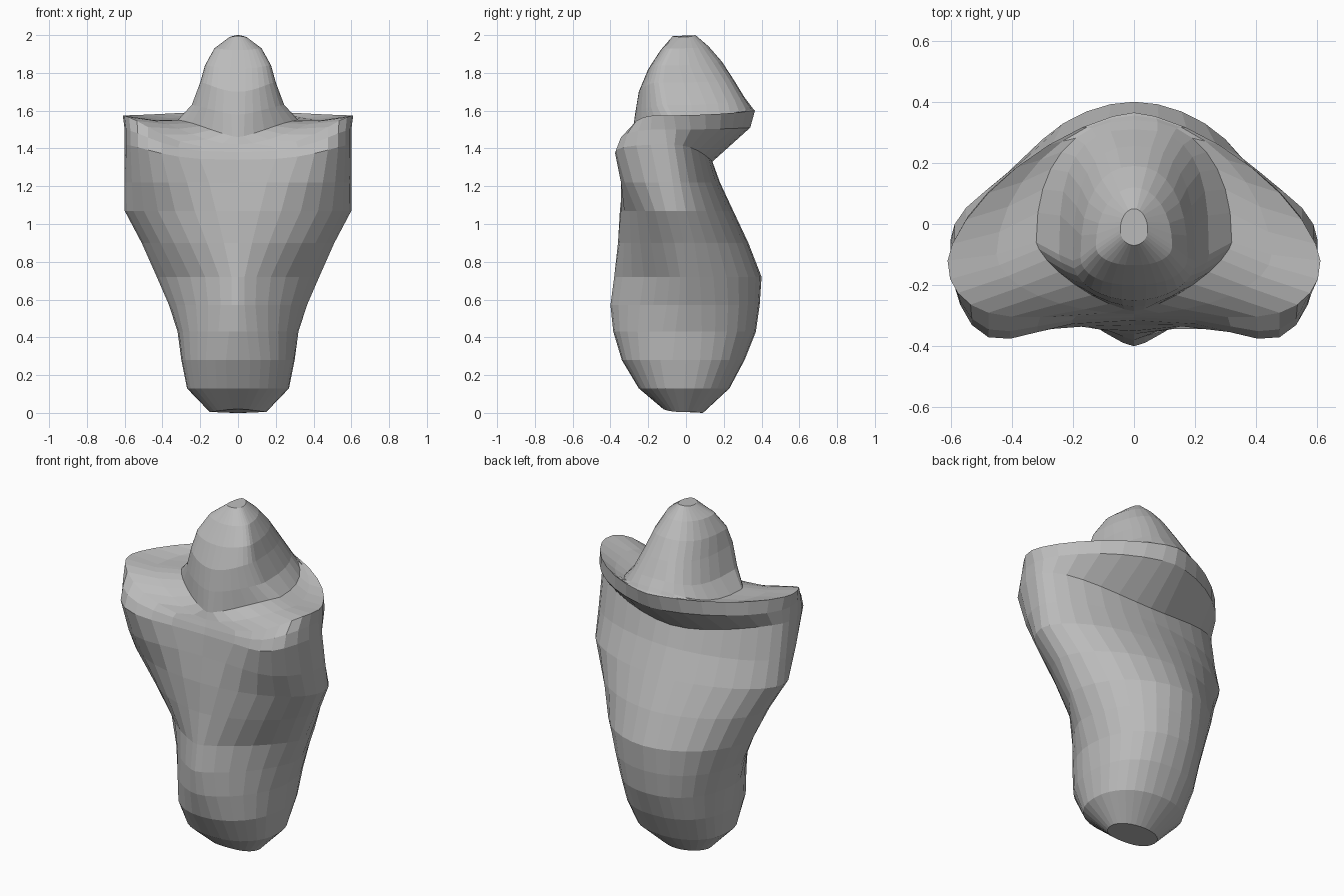
import bpy, bmesh
from math import sin, cos, pi

cube = bpy.data.objects.get("Cube")
if cube:
    bpy.data.objects.remove(cube, do_unlink=True)

HALF = 16  # facets on each side of the middle

stone = bpy.data.materials.new("plain_grey")
stone.use_nodes = True
grey = (0.5, 0.5, 0.5, 1)
stone.diffuse_color = grey
stone.node_tree.nodes["Principled BSDF"].inputs["Base Color"].default_value = grey


def ring_point(t, w, yf, ys, yb, zf, zs, zb, nf, nb, bulge):
    """Point on a ring; t runs from 0 at the front to pi at the back."""
    front = t <= pi / 2
    power = 2 / (nf if front else nb)
    c, s = abs(cos(t)), max(sin(t), 0)
    y_end, z_end = (yf, zf) if front else (yb, zb)
    y = ys + (y_end - ys) * c ** power
    z = zs + (z_end - zs) * c ** 3
    if front:
        y -= bulge * sin(2 * t) ** 2
    return w * s ** power, y, z


def loft(name, rings):
    """Skin a stack of mirrored rings and cap both ends."""
    bm = bmesh.new()
    rows = []
    for r in rings:
        right = [ring_point(pi * i / HALF, *r) for i in range(HALF + 1)]
        left = [(-x, y, z) for x, y, z in right[-2:0:-1]]
        rows.append([bm.verts.new(p) for p in right + left])
    for a, b in zip(rows, rows[1:]):
        for i in range(len(a)):
            j = (i + 1) % len(a)
            bm.faces.new((a[i], a[j], b[j], b[i]))
    bm.faces.new(rows[0][::-1])
    bm.faces.new(rows[-1])
    bmesh.ops.recalc_face_normals(bm, faces=bm.faces)
    mesh = bpy.data.meshes.new(name)
    bm.to_mesh(mesh)
    bm.free()
    mesh.materials.append(stone)
    obj = bpy.data.objects.new(name, mesh)
    bpy.context.collection.objects.link(obj)


def level(w, yf, ys, yb, z, nf, nb, bulge=0):
    return w, yf, ys, yb, z, z, z, nf, nb, bulge


# Rounded foot, belly with a middle ridge, and widening chest
body = [
    (.15, -.12, -.01, .09, .02, .005, 0, 2, 2, 0),
    level(.27, -.25, -.01, .23, .13, 2.2, 2.2),
    level(.3, -.34, 0, .31, .28, 2.1, 2.3),
    level(.32, -.385, 0, .37, .43, 1.7, 2.2),
    level(.365, -.4, 0, .39, .57, 1.4, 2.1),
    level(.43, -.38, 0, .4, .72, 1.3, 1.9),
    level(.51, -.36, -.01, .33, .9, 1.7, 1.8),
    level(.6, -.35, -.05, .25, 1.07, 2, 1.8),
    level(.6, -.33, -.07, .18, 1.22, 2.4, 1.8, .06),
]

# Shoulders, recessed under the overhanging collar at the back
shoulders = [
    (.6, -.315, -.1, .14, 1.34, 1.42, 1.33, 3, 1.8, .1),
    (.6, -.305, -.11, .34, 1.38, 1.5, 1.51, 3, 1.6, .08),
    (.61, -.3, -.12, .365, 1.4, 1.575, 1.6, 2.8, 1.5, .03),
]

# Shoulder tops sweeping up into the hood
hood = [
    (.45, -.295, -.1, .355, 1.42, 1.55, 1.61, 1.9, 1.8, 0),
    (.32, -.285, -.06, .34, 1.46, 1.55, 1.63, 1.4, 2.3, 0),
    (.245, -.27, -.1, .31, 1.58, 1.63, 1.67, 1.7, 2.8, 0),
    (.2, -.25, -.12, .255, 1.7, 1.75, 1.76, 2, 2.6, 0),
    (.175, -.2, -.11, .19, 1.82, 1.84, 1.86, 2.2, 2.3, 0),
    (.125, -.135, -.07, .12, 1.92, 1.93, 1.94, 2.2, 2, 0),
    (.045, -.07, -.02, .05, 1.995, 1.99, 2, 2, 2, 0),
]

loft("hooded_torso", body + shoulders + hood)
